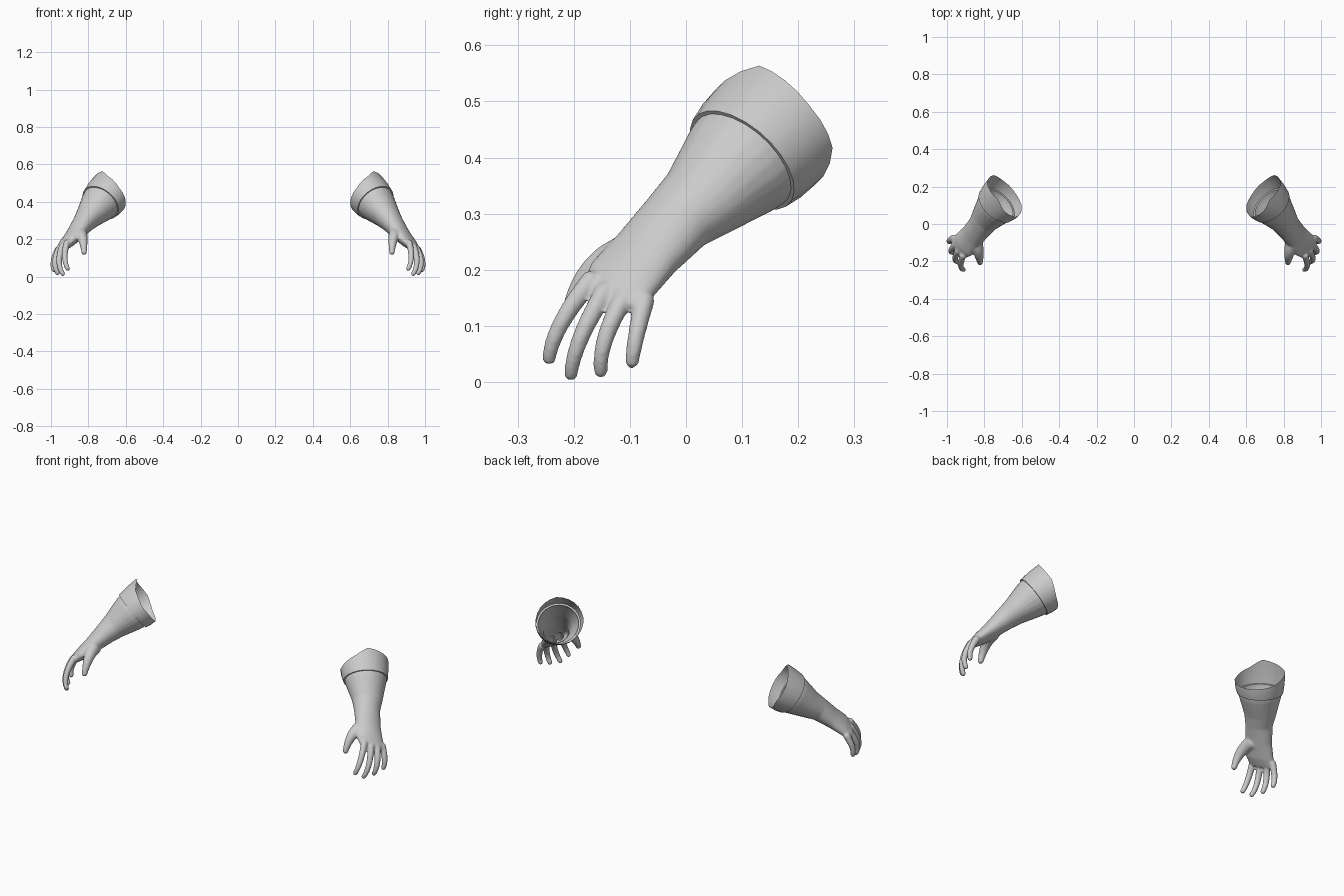
import bpy, bmesh, math
from mathutils import Vector, Matrix

if "Cube" in bpy.data.objects:
    bpy.data.objects.remove(bpy.data.objects["Cube"])

grey = bpy.data.materials.new("plain_grey")
grey.diffuse_color = (0.6, 0.6, 0.6, 1)
grey.use_nodes = True
grey.node_tree.nodes["Principled BSDF"].inputs["Base Color"].default_value = grey.diffuse_color

# Forearm frame: d runs to the fingers, w across the hand, n out of its back
d = Vector((0.52, -0.605, -0.605)).normalized()
w = Vector((0.55, 0.78, -0.31))
w = (w - d * w.dot(d)).normalized()
n = d.cross(w)
CUFF = Vector((0.735, 0.10, 0.395))
SEG = 24


def ring(bm, centre, a, b, lift=None):
    """Elliptical ring across the arm; lift(angle) slides points to the elbow."""
    verts = []
    for i in range(SEG):
        t = 2 * math.pi * i / SEG
        p = Vector(centre) + w * (a * math.cos(t)) + n * (b * math.sin(t))
        if lift:
            p -= d * lift(math.degrees(t))
        verts.append(bm.verts.new(p))
    return verts


def loft(bm, rings, caps):
    for r, s in zip(rings, rings[1:]):
        for i in range(SEG):
            j = (i + 1) % SEG
            bm.faces.new((r[i], r[j], s[j], s[i]))
    if caps:
        bm.faces.new(rings[0][::-1])
        bm.faces.new(rings[-1])
    bmesh.ops.recalc_face_normals(bm, faces=bm.faces[:])


def digit(bm, points, r0, r1, steps=18):
    """Tapered, curved finger of closely spaced balls, fused later."""
    p0, p1, p2 = map(Vector, points)
    ctrl = p1 * 2 - (p0 + p2) / 2
    for i in range(steps + 1):
        t = i / steps
        p = p0 * (1 - t) ** 2 + ctrl * (2 * t * (1 - t)) + p2 * t * t
        bmesh.ops.create_uvsphere(bm, u_segments=14, v_segments=9,
                                  radius=r0 + (r1 - r0) * t,
                                  matrix=Matrix.Translation(p))


def make_object(name, bm):
    me = bpy.data.meshes.new(name)
    bm.to_mesh(me)
    bm.free()
    me.materials.append(grey)
    ob = bpy.data.objects.new(name, me)
    bpy.context.collection.objects.link(ob)
    bpy.ops.object.select_all(action='DESELECT')
    bpy.context.view_layer.objects.active = ob
    ob.select_set(True)
    return ob


# Forearm, wrist and palm
bm = bmesh.new()
sections = [
    (CUFF - d * 0.02, 0.113, 0.106),
    (CUFF + d * 0.02, 0.107, 0.100),
    (CUFF + d * 0.06, 0.096, 0.089),
    (CUFF + d * 0.12, 0.081, 0.071),
    ((0.825, -0.015, 0.288), 0.070, 0.058),
    ((0.870, -0.070, 0.230), 0.069, 0.043),
    ((0.910, -0.112, 0.184), 0.074, 0.033),
    ((0.936, -0.127, 0.158), 0.069, 0.023),
    ((0.946, -0.132, 0.145), 0.060, 0.015),
]
loft(bm, [ring(bm, *s) for s in sections], True)

# Four fingers, from index to little finger
for path in (
    ((0.915, -0.170, 0.180), (0.926, -0.222, 0.105), (0.911, -0.244, 0.043)),
    ((0.940, -0.145, 0.160), (0.956, -0.187, 0.080), (0.937, -0.205, 0.015)),
    ((0.955, -0.110, 0.150), (0.978, -0.143, 0.080), (0.965, -0.152, 0.020)),
    ((0.962, -0.074, 0.145), (0.986, -0.088, 0.085), (0.985, -0.096, 0.037)),
):
    digit(bm, path, 0.0185, 0.0128)

# Thumb and the pad at its root
digit(bm, ((0.845, -0.090, 0.230), (0.830, -0.160, 0.200),
           (0.823, -0.206, 0.131)), 0.038, 0.015)

# Fuse into one skin and soften the joins
hand = make_object("hand_and_forearm", bm)
m = hand.modifiers.new("fuse", 'REMESH')
m.mode = 'VOXEL'
m.voxel_size = 0.005
s = hand.modifiers.new("soften", 'SMOOTH')
s.factor = 0.5
s.iterations = 5
bpy.ops.object.modifier_apply(modifier="fuse")
bpy.ops.object.modifier_apply(modifier="soften")

# Cut the arm end open
bm = bmesh.new()
bm.from_mesh(hand.data)
bmesh.ops.bisect_plane(bm, geom=bm.verts[:] + bm.edges[:] + bm.faces[:],
                       plane_co=CUFF, plane_no=-d, clear_outer=True)
for f in bm.faces:
    f.material_index = 0
bm.to_mesh(hand.data)
bm.free()
bpy.ops.object.shade_smooth()

# Flared cuff with a rim that rises to points at the back and outer side
RIM = ((0, 0.102), (45, 0.106), (105, 0.125), (135, 0.088), (180, 0.062),
       (270, 0.058), (320, 0.072), (360, 0.102))


def rim_lift(deg):
    for (a0, h0), (a1, h1) in zip(RIM, RIM[1:]):
        if deg <= a1:
            return h0 + (h1 - h0) * (deg - a0) / (a1 - a0)
    return RIM[-1][1]


bm = bmesh.new()
loft(bm, [
    ring(bm, CUFF, 0.107, 0.100),
    ring(bm, CUFF, 0.117, 0.110),
    ring(bm, CUFF, 0.125, 0.116, lambda a: 0.5 * rim_lift(a)),
    ring(bm, CUFF, 0.128, 0.117, rim_lift),
], False)
cuff = make_object("cuff", bm)
bpy.ops.object.shade_smooth_by_angle(angle=math.radians(40))

# Matching left-hand glove
for ob in (hand, cuff):
    mir = ob.modifiers.new("other_side", 'MIRROR')
    mir.use_axis = (True, False, False)
    mir.use_mirror_merge = False
